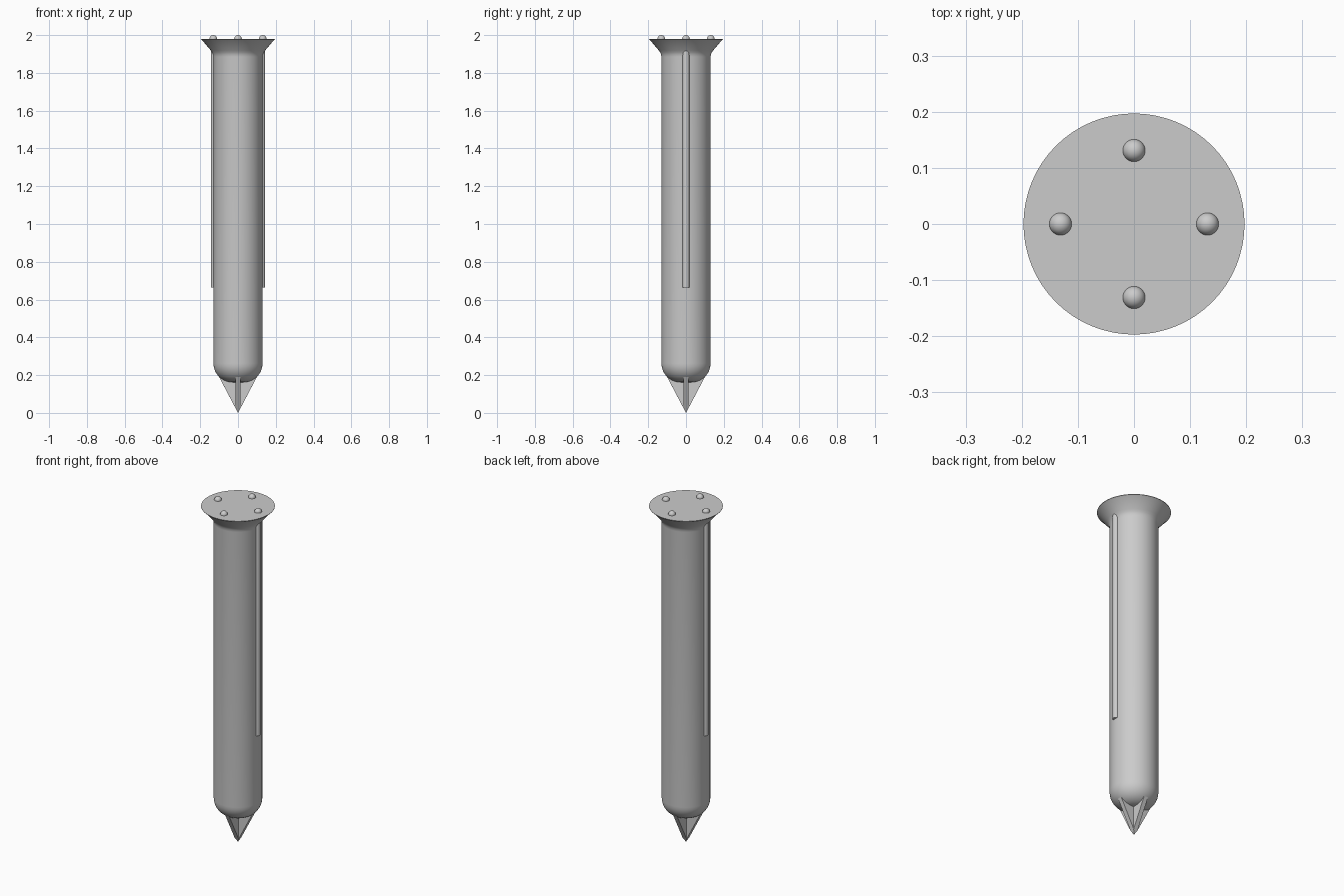
import bpy, bmesh, math
from mathutils import Matrix, Vector

cube = bpy.data.objects.get("Cube")
if cube:
    bpy.data.objects.remove(cube, do_unlink=True)

grey = bpy.data.materials.new("plain grey")
grey.use_nodes = True
grey.diffuse_color = (0.6, 0.6, 0.6, 1)
grey.node_tree.nodes["Principled BSDF"].inputs["Base Color"].default_value = (0.6, 0.6, 0.6, 1)


def finish(bm, name, smooth=True):
    bmesh.ops.recalc_face_normals(bm, faces=bm.faces)
    mesh = bpy.data.meshes.new(name)
    bm.to_mesh(mesh)
    bm.free()
    mesh.materials.append(grey)
    obj = bpy.data.objects.new(name, mesh)
    bpy.context.collection.objects.link(obj)
    if smooth:
        bpy.ops.object.select_all(action="DESELECT")
        obj.select_set(True)
        bpy.context.view_layer.objects.active = obj
        bpy.ops.object.shade_smooth_by_angle(angle=math.radians(35))
    return obj


def lathe(name, profile, steps=64):
    bm = bmesh.new()
    verts = [bm.verts.new((r, 0, z)) for r, z in profile]
    edges = [bm.edges.new(pair) for pair in zip(verts, verts[1:])]
    bmesh.ops.spin(bm, geom=verts + edges, axis=(0, 0, 1), cent=(0, 0, 0),
                   angle=math.tau, steps=steps)
    bmesh.ops.remove_doubles(bm, verts=bm.verts, dist=1e-5)
    return finish(bm, name)


# Shaft with a rounded lower end and a flared flat head
R, FILLET, HEAD = 0.13, 0.1, 1.98
profile = [(0, 0.162)]
for i in range(11):
    a = math.pi / 2 * i / 10
    profile.append((R - FILLET + FILLET * math.sin(a), 0.262 - FILLET * math.cos(a)))
profile += [(R, 1.885), (0.132, 1.898), (0.137, 1.909), (0.145, 1.92),
            (0.19, 1.973), (0.197, 1.978), (0.197, HEAD), (0, HEAD)]
lathe("shaft_and_head", profile)

# Long round-topped ribs on both sides
RIB, LOW, HIGH = 0.018, 0.665, 1.912
rib_profile = [(0, LOW), (RIB, LOW)]
for i in range(9):
    a = math.pi / 2 * i / 8
    rib_profile.append((RIB * math.cos(a), HIGH + RIB * math.sin(a)))
for side, x in (("left", 0.125), ("right", -0.125)):
    lathe(side + "_rib", rib_profile, 24).location.x = x

# Four small domes on the head
for i, side in enumerate(("left", "back", "right", "front")):
    bm = bmesh.new()
    bmesh.ops.create_uvsphere(bm, u_segments=24, v_segments=16, radius=0.02)
    a = i * math.pi / 2
    finish(bm, side + "_head_stud").location = (
        0.131 * math.cos(a), 0.131 * math.sin(a), HEAD)

# Pointed tip made of two crossed tapering fins
T = 0.013
for name, turn in (("tip_fin_across", 0), ("tip_fin_lengthwise", math.pi / 2)):
    bm = bmesh.new()
    bm.verts.new((0, 0, 0))
    for half, z in ((T, 0.025), (0.1, 0.19)):
        for sx in (-1, 1):
            for sy in (-1, 1):
                bm.verts.new((sx * half, sy * T, z))
    bmesh.ops.convex_hull(bm, input=bm.verts)
    bmesh.ops.rotate(bm, verts=bm.verts, cent=Vector(),
                     matrix=Matrix.Rotation(turn, 3, "Z"))
    finish(bm, name, smooth=False)
